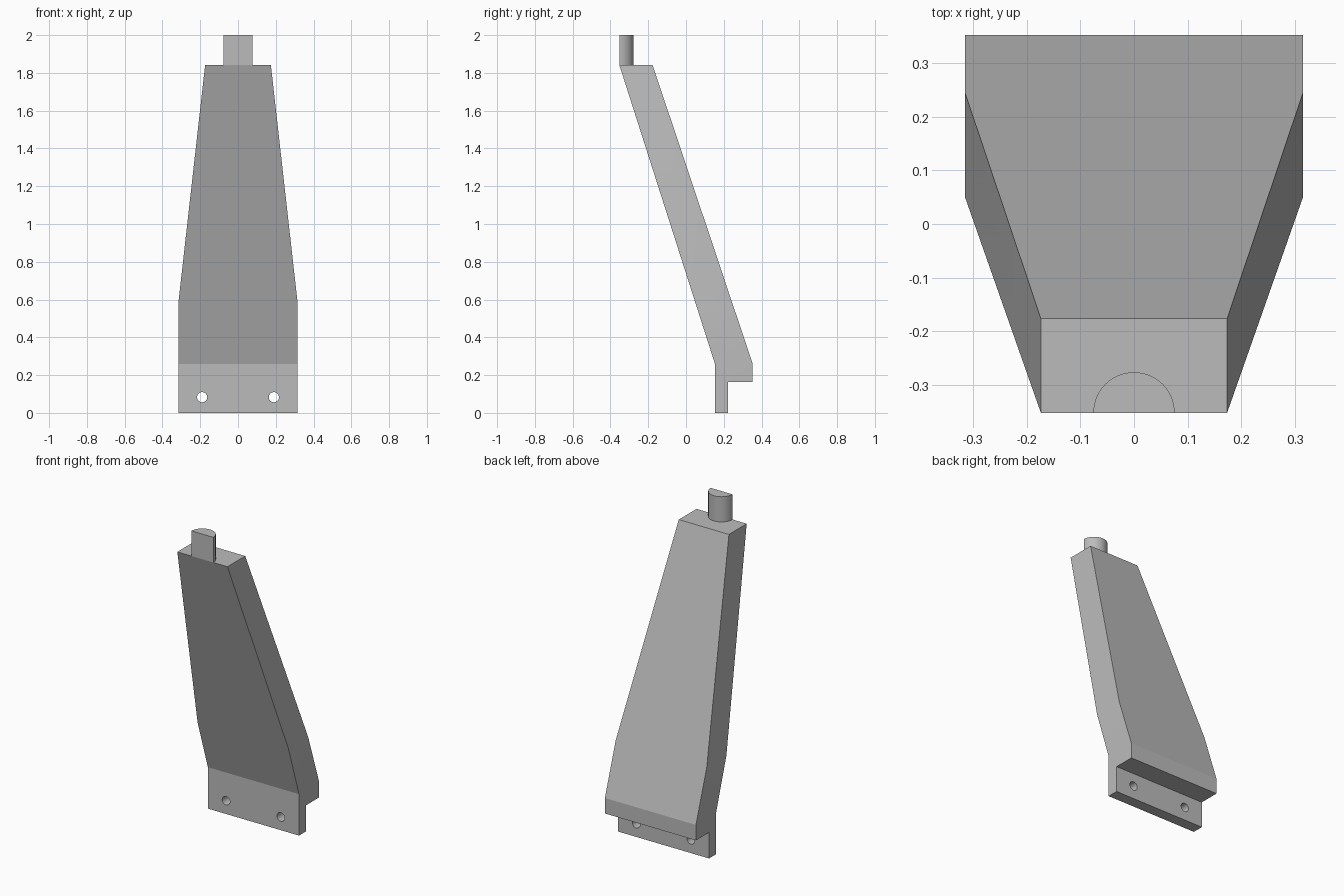
import bpy, bmesh, math
from mathutils import Vector

cube = bpy.data.objects.get("Cube")
if cube:
    bpy.data.objects.remove(cube, do_unlink=True)

grey = bpy.data.materials.new("plain grey")
grey.use_nodes = True
colour = (0.5, 0.5, 0.5, 1)
grey.diffuse_color = colour
grey.node_tree.nodes["Principled BSDF"].inputs["Base Color"].default_value = colour

HALF_BASE, HALF_TOP = 0.316, 0.174
TAPER_Z, TOP_Z = 0.58, 1.842
FRONT_TOP = -0.353


def prism(outline, direction):
    """Closed prism from a flat outline pushed along a direction."""
    bm = bmesh.new()
    face = bm.faces.new([bm.verts.new(p) for p in outline])
    new = bmesh.ops.extrude_face_region(bm, geom=[face])["geom"]
    moved = [v for v in new if isinstance(v, bmesh.types.BMVert)]
    bmesh.ops.translate(bm, verts=moved, vec=Vector(direction))
    bmesh.ops.recalc_face_normals(bm, faces=bm.faces)
    return bm


def make_object(name, bm):
    mesh = bpy.data.meshes.new(name)
    bm.to_mesh(mesh)
    bm.free()
    mesh.materials.append(grey)
    obj = bpy.data.objects.new(name, mesh)
    bpy.context.collection.objects.link(obj)
    return obj


# Leaning blade with a thin mounting flange at its foot
side = [(0.153, 0), (0.223, 0), (0.223, 0.163), (0.353, 0.163), (0.353, 0.26),
        (-0.177, TOP_Z), (FRONT_TOP, TOP_Z), (0.153, 0.26)]
bm = prism([(-HALF_BASE, y, z) for y, z in side], (2 * HALF_BASE, 0, 0))
bmesh.ops.bisect_plane(bm, geom=bm.verts[:] + bm.edges[:] + bm.faces[:],
                       plane_co=(0, 0, TAPER_Z), plane_no=(0, 0, 1))
for v in bm.verts:
    t = max(0, (v.co.z - TAPER_Z) / (TOP_Z - TAPER_Z))
    v.co.x *= 1 + t * (HALF_TOP / HALF_BASE - 1)
bmesh.ops.recalc_face_normals(bm, faces=bm.faces)
blade = make_object("blade", bm)

# Two bolt holes through the flange
for x in (-0.19, 0.19):
    bpy.ops.mesh.primitive_cylinder_add(vertices=32, radius=0.027, depth=0.3,
                                        location=(x, 0.19, 0.083),
                                        rotation=(math.pi / 2, 0, 0))
    cutter = bpy.context.object
    cutter.name = "bolt_hole_cutter"
    cutter.hide_render = True
    cutter.data.materials.append(grey)
    cut = blade.modifiers.new("bolt hole", 'BOOLEAN')
    cut.operation, cut.solver, cut.object = 'DIFFERENCE', 'EXACT', cutter
    bpy.ops.object.select_all(action='DESELECT')
    blade.select_set(True)
    bpy.context.view_layer.objects.active = blade
    bpy.ops.object.modifier_apply(modifier=cut.name)
    bpy.data.objects.remove(cutter, do_unlink=True)

# Half-round peg on the top end, flat side flush with the front
STEPS, RADIUS = 32, 0.076
arc = [(RADIUS * math.cos(math.pi * i / STEPS),
        FRONT_TOP + RADIUS * math.sin(math.pi * i / STEPS), TOP_Z)
       for i in range(STEPS + 1)]
peg = make_object("peg", prism(arc, (0, 0, 2 - TOP_Z)))

for obj in (blade, peg):
    bpy.ops.object.select_all(action='DESELECT')
    obj.select_set(True)
    bpy.context.view_layer.objects.active = obj
    bpy.ops.object.shade_smooth_by_angle(angle=math.radians(15))
